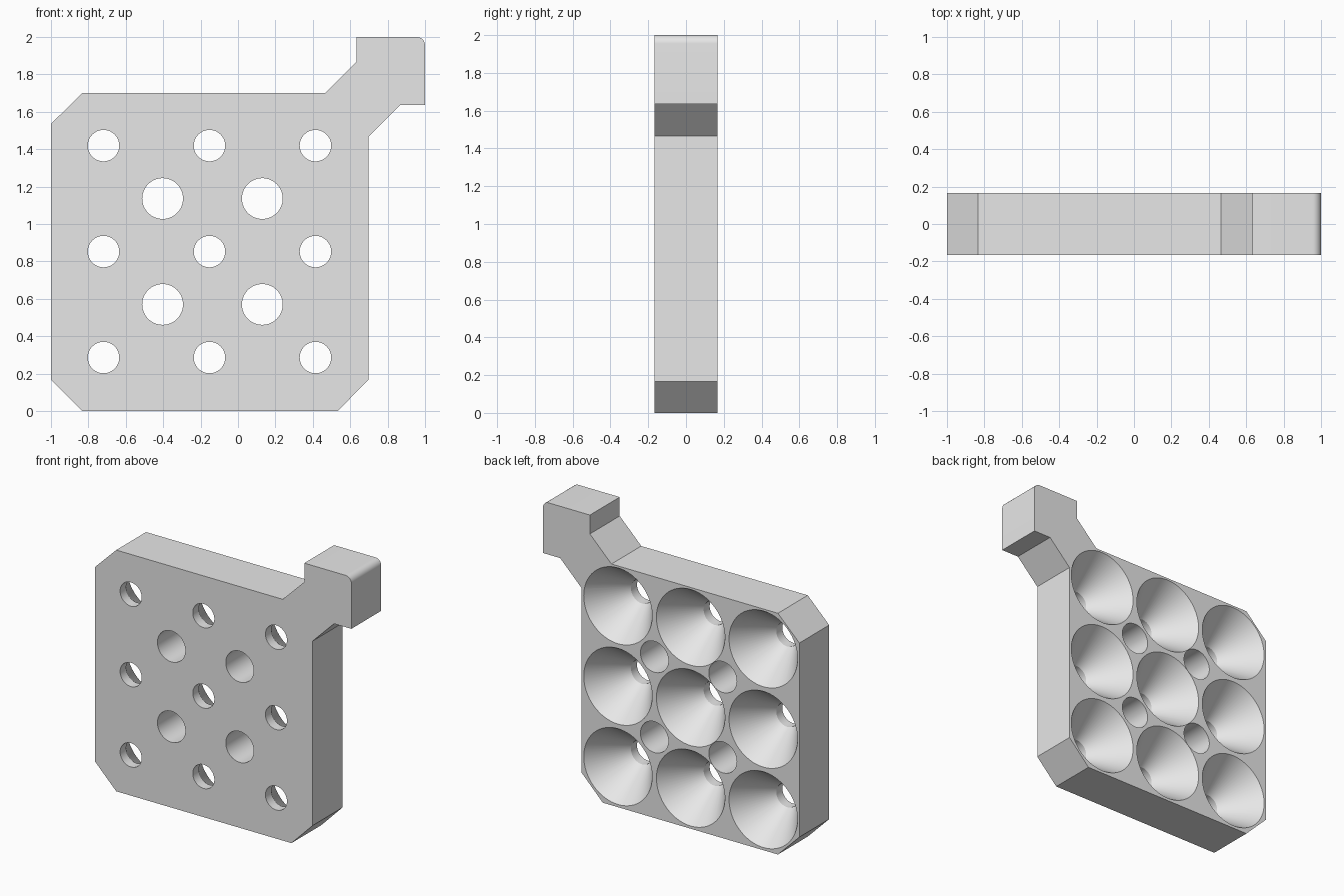
import bpy, bmesh, math

if "Cube" in bpy.data.objects:
    bpy.data.objects.remove(bpy.data.objects["Cube"])

HALF = 0.166          # half thickness of the plate
PITCH = 0.5665        # spacing of the funnel grid

grey = bpy.data.materials.new("light_grey")
grey.diffuse_color = (0.8, 0.8, 0.8, 1)
grey.use_nodes = True
grey.node_tree.nodes["Principled BSDF"].inputs["Base Color"].default_value = grey.diffuse_color


def finish(bm, name):
    bmesh.ops.recalc_face_normals(bm, faces=bm.faces)
    mesh = bpy.data.meshes.new(name)
    bm.to_mesh(mesh)
    bm.free()
    obj = bpy.data.objects.new(name, mesh)
    bpy.context.collection.objects.link(obj)
    mesh.materials.append(grey)
    return obj


def lathe(bm, cx, cz, profile, sides=64):
    """Closed solid of revolution along y from (radius, y) pairs."""
    rings = []
    for r, y in profile:
        rings.append([bm.verts.new((cx + r * math.cos(2 * math.pi * i / sides), y,
                                    cz + r * math.sin(2 * math.pi * i / sides)))
                      for i in range(sides)])
    for a, b in zip(rings, rings[1:]):
        for i in range(sides):
            j = (i + 1) % sides
            bm.faces.new((a[i], a[j], b[j], b[i]))
    bm.faces.new(rings[0])
    bm.faces.new(rings[-1])


# Plate outline with chamfered corners and a corner handle, rounded at its tip
R = 0.045
tip = [(1 - R + R * math.cos(math.radians(a)), 2 - R + R * math.sin(math.radians(a)))
       for a in range(0, 91, 10)]
outline = [(-0.833, 0), (0.533, 0), (0.697, 0.167), (0.697, 1.467),
           (0.865, 1.635), (1, 1.635)] + tip + [
           (0.633, 2), (0.633, 1.867), (0.465, 1.70), (-0.833, 1.70),
           (-1, 1.535), (-1, 0.167)]
bm = bmesh.new()
face = bm.faces.new([bm.verts.new((x, -HALF, z)) for x, z in outline])
side = bmesh.ops.extrude_face_region(bm, geom=[face])
bmesh.ops.translate(bm, vec=(0, 2 * HALF, 0),
                    verts=[v for v in side["geom"] if isinstance(v, bmesh.types.BMVert)])
plate = finish(bm, "funnel_plate")

# Funnels: short straight throat at the front, wide cone opening at the back
throat, mouth, y0 = 0.084, 0.267, -HALF + 0.067
slope = (mouth - throat) / (HALF - y0)
bm = bmesh.new()
for i in range(3):
    for k in range(3):
        lathe(bm, -0.719 + i * PITCH, 0.286 + k * PITCH,
              [(throat, -0.3), (throat, y0), (mouth + slope * 0.01, HALF + 0.01)])
funnels = finish(bm, "funnel_cutter")

# Straight holes between the funnels
bm = bmesh.new()
for x in (-0.403, 0.130):
    for z in (0.570, 1.136):
        lathe(bm, x, z, [(0.109, -0.3), (0.109, 0.3)])
holes = finish(bm, "hole_cutter")

# Cut the plate, then drop the cutters
bpy.context.view_layer.objects.active = plate
plate.select_set(True)
for cutter in (funnels, holes):
    cutter.hide_render = True
    mod = plate.modifiers.new("cut", 'BOOLEAN')
    mod.operation = 'DIFFERENCE'
    mod.solver = 'EXACT'
    mod.object = cutter
    bpy.ops.object.modifier_apply(modifier=mod.name)
    bpy.data.objects.remove(cutter)

bpy.ops.object.shade_smooth_by_angle(angle=math.radians(25))
